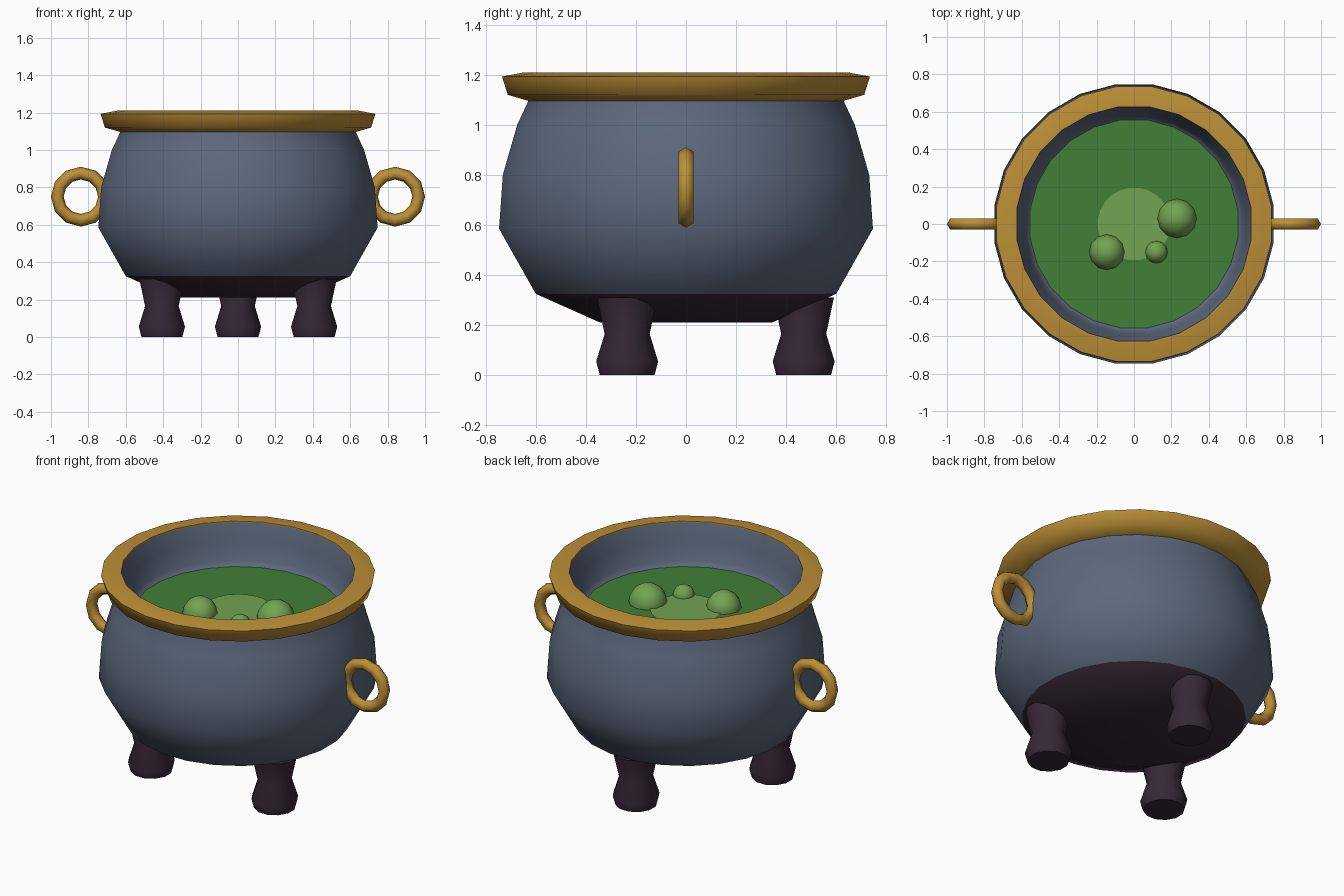
import bpy, bmesh, math
from mathutils import Matrix

if "Cube" in bpy.data.objects:
    bpy.data.objects.remove(bpy.data.objects["Cube"])


def material(name, rgb):
    m = bpy.data.materials.new(name)
    m.diffuse_color = (*rgb, 1)
    m.use_nodes = True
    m.node_tree.nodes["Principled BSDF"].inputs["Base Color"].default_value = m.diffuse_color
    return m


SLATE = material("slate_blue", (0.107, 0.138, 0.202))
DARK = material("dark_plum", (0.037, 0.021, 0.037))
GOLD = material("old_gold", (0.503, 0.275, 0.037))
GREEN = material("brew_green", (0.054, 0.209, 0.037))
PALE = material("pale_green", (0.168, 0.371, 0.084))


def finish(name, bm, mats, loc=(0, 0, 0)):
    bmesh.ops.remove_doubles(bm, verts=bm.verts, dist=1e-5)
    bmesh.ops.recalc_face_normals(bm, faces=bm.faces)
    mesh = bpy.data.meshes.new(name)
    bm.to_mesh(mesh)
    bm.free()
    for m in mats:
        mesh.materials.append(m)
    ob = bpy.data.objects.new(name, mesh)
    ob.location = loc
    bpy.context.collection.objects.link(ob)
    bpy.ops.object.select_all(action='DESELECT')
    ob.select_set(True)
    bpy.context.view_layer.objects.active = ob
    bpy.ops.object.shade_smooth_by_angle(angle=math.radians(65))
    return ob


def lathe(name, profile, sides, mats, loc=(0, 0, 0), closed=False):
    """Spin an (r, z) profile around z, with flat sides facing the axes."""
    bm = bmesh.new()
    rings = []
    for r, z in profile:
        if r == 0:
            rings.append([bm.verts.new((0, 0, z))] * sides)
        else:
            angles = [2 * math.pi * (i + 0.5) / sides for i in range(sides)]
            rings.append([bm.verts.new((r * math.cos(a), r * math.sin(a), z)) for a in angles])
    pairs = list(zip(rings, rings[1:])) + ([(rings[-1], rings[0])] if closed else [])
    for low, high in pairs:
        for i in range(sides):
            j = (i + 1) % sides
            corners = dict.fromkeys((low[i], low[j], high[j], high[i]))
            bm.faces.new(list(corners))
    return finish(name, bm, mats, loc)


# Pot body: outer wall, lip, inner wall and hidden floor under the brew
pot = lathe("pot", [(0, 0.21), (0.345, 0.21), (0.605, 0.325), (0.753, 0.585),
                    (0.738, 0.80), (0.68, 1.0), (0.633, 1.10), (0.633, 1.206),
                    (0.60, 1.11), (0.582, 1.0), (0.555, 0.965), (0, 0.94)],
            24, [SLATE, DARK])
for p in pot.data.polygons:
    p.material_index = int(p.center.z < 0.325)

# Gold rim
lathe("rim", [(0.632, 1.095), (0.718, 1.12), (0.741, 1.193), (0.65, 1.21), (0.632, 1.21)],
      24, [GOLD], closed=True)

# Brew surface and its pale centre
lathe("brew", [(0.562, 0.972), (0, 0.972)], 24, [GREEN])
lathe("brew_centre", [(0.195, 0.978), (0, 0.978)], 24, [PALE])

# Bubbles half sunk in the brew
for i, (x, y, r) in enumerate([(0.23, 0.03, 0.105), (-0.145, -0.15, 0.095), (0.12, -0.15, 0.06)]):
    bm = bmesh.new()
    bmesh.ops.create_uvsphere(bm, u_segments=12, v_segments=8, radius=r)
    finish(f"bubble_{i + 1}", bm, [PALE], (x, y, 0.975))

# Three legs
for i, deg in enumerate((90, 210, 330)):
    a = math.radians(deg)
    lathe(f"leg_{i + 1}", [(0, 0), (0.113, 0), (0.128, 0.055), (0.093, 0.165), (0.125, 0.31), (0, 0.31)],
          12, [DARK], (0.47 * math.cos(a), 0.47 * math.sin(a), 0))

# Ring handles on both sides
for side, sx in (("left", -1), ("right", 1)):
    bm = bmesh.new()
    major, minor = 12, 6
    grid = []
    for i in range(major):
        a = 2 * math.pi * i / major
        ring = []
        for j in range(minor):
            b = 2 * math.pi * j / minor
            r = 0.126 + 0.034 * math.cos(b)
            ring.append(bm.verts.new((r * math.cos(a), 0.034 * math.sin(b), r * math.sin(a))))
        grid.append(ring)
    for i in range(major):
        for j in range(minor):
            n, k = (i + 1) % major, (j + 1) % minor
            bm.faces.new((grid[i][j], grid[n][j], grid[n][k], grid[i][k]))
    finish(f"{side}_handle", bm, [GOLD], (0.84 * sx, 0, 0.75))
